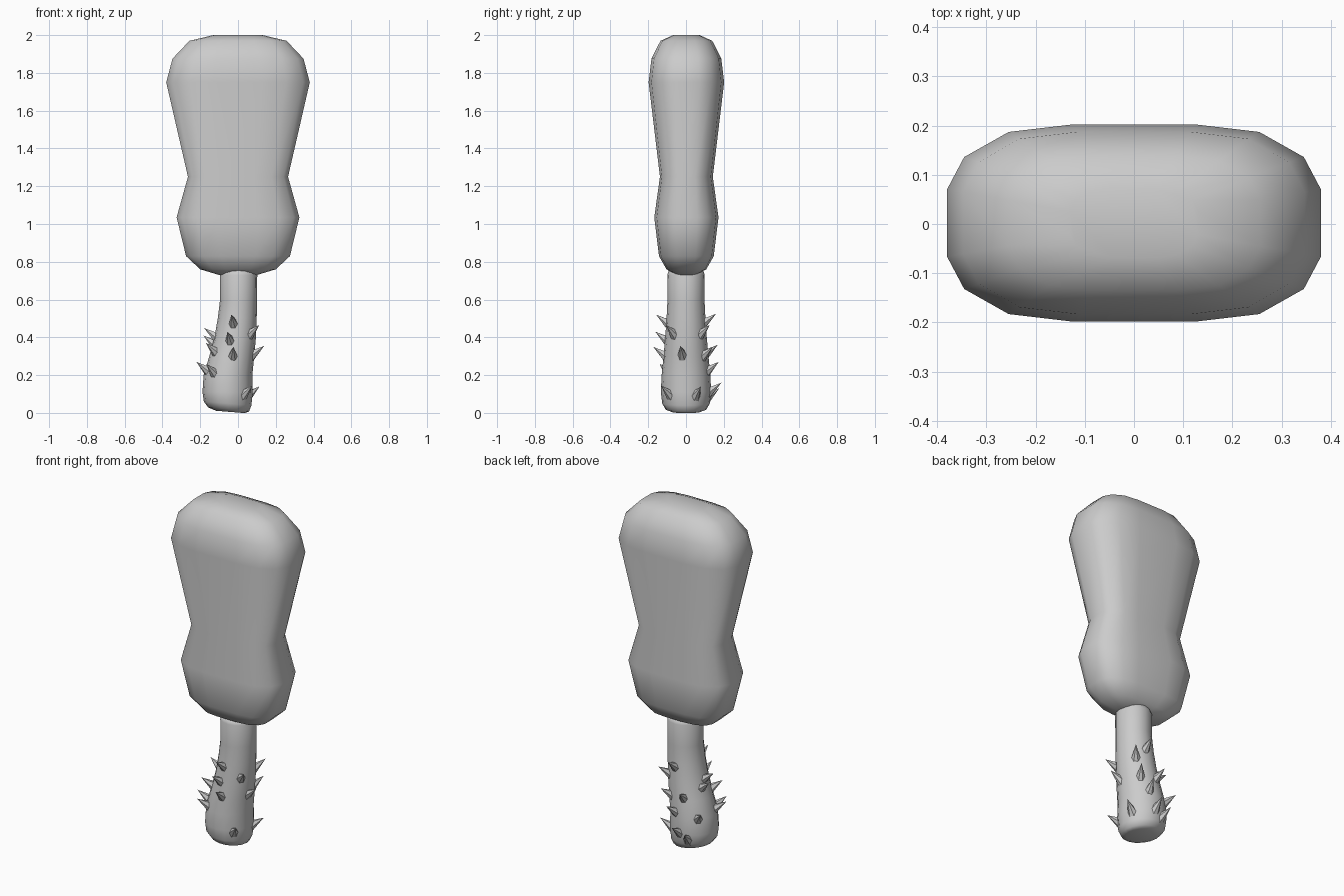
import bpy, bmesh, math
from mathutils import Vector

if "Cube" in bpy.data.objects:
    bpy.data.objects.remove(bpy.data.objects["Cube"])


def loft(name, rings):
    """Skin a stack of equal-length rings and cap both ends."""
    bm = bmesh.new()
    rows = [[bm.verts.new(p) for p in ring] for ring in rings]
    n = len(rows[0])
    for a, b in zip(rows, rows[1:]):
        for i in range(n):
            j = (i + 1) % n
            bm.faces.new((a[i], a[j], b[j], b[i]))
    bm.faces.new(rows[0])
    bm.faces.new(rows[-1])
    bmesh.ops.recalc_face_normals(bm, faces=bm.faces)
    return finish(name, bm, True)


def finish(name, bm, smooth):
    me = bpy.data.meshes.new(name)
    for f in bm.faces:
        f.smooth = smooth
    bm.to_mesh(me)
    bm.free()
    ob = bpy.data.objects.new(name, me)
    bpy.context.collection.objects.link(ob)
    return ob


# Head: rounded rectangular section scaled along a waisted profile
quarter = [(1, .34), (.908, .67), (.67, .925), (.335, 1)]
section = (quarter + [(-x, y) for x, y in reversed(quarter)]
           + [(-x, -y) for x, y in quarter] + [(x, -y) for x, y in reversed(quarter)])
head_profile = [  # z, half width, half depth
    (.73, .10, .05), (.76, .20, .105), (.83, .275, .145), (1.035, .325, .17),
    (1.25, .265, .14), (1.75, .38, .2), (1.875, .347, .185), (1.97, .257, .137),
    (2.0, .13, .07)]
loft("head", [[(x * w, y * d + .002, z) for x, y in section] for z, w, d in head_profile])

# Handle: bent, flaring round grip with a slightly tilted rounded end
grip = [  # z, centre x, radius, tilt
    (.005, -.04, .075, .08), (.018, -.05, .108, .1), (.05, -.055, .126, .08),
    (.11, -.055, .133, 0), (.2, -.053, .129, 0), (.3, -.033, .119, 0),
    (.4, -.015, .11, 0), (.5, -.004, .103, 0), (.6, .003, .098, 0),
    (.73, .003, .099, 0), (.757, .003, .09, 0)]
angles = [math.tau * i / 16 for i in range(16)]
loft("handle", [[(cx + r * math.cos(a), r * math.sin(a), z - tilt * r * math.cos(a))
                 for a in angles] for z, cx, r, tilt in grip])


def grip_at(z):
    for a, b in zip(grip, grip[1:]):
        if a[0] <= z <= b[0]:
            t = (z - a[0]) / (b[0] - a[0])
            return a[1] + (b[1] - a[1]) * t, a[2] + (b[2] - a[2]) * t


# Thorns: small cones leaning upwards, placed by angle and tip height
thorns = [(-100, .52), (-103, .43), (-87, .35), (-130, .26), (-40, .465), (50, .465),
          (-10, .355), (55, .35), (-45, .145), (25, .14), (180, .45), (163, .41),
          (200, .27), (215, .37), (85, .525), (105, .36), (72, .27), (135, .25),
          (108, .13), (85, .16)]
bm = bmesh.new()
for deg, tip_z in thorns:
    a = math.radians(deg)
    out = Vector((math.cos(a), math.sin(a), 0))
    side = Vector((-out.y, out.x, 0))
    cx, r = grip_at(tip_z - .05)
    base = Vector((cx, 0, tip_z - .055)) + out * (r - .01)
    tip = Vector((cx, 0, tip_z)) + out * (r + .055)
    ring = []
    for i in range(6):
        t = math.tau * i / 6
        ring.append(bm.verts.new(base + side * .026 * math.cos(t)
                                 + Vector((0, 0, .034 * math.sin(t)))))
    top = bm.verts.new(tip)
    bm.faces.new(ring)
    for i in range(6):
        bm.faces.new((ring[i], ring[(i + 1) % 6], top))
bmesh.ops.recalc_face_normals(bm, faces=bm.faces)
finish("thorns", bm, False)
